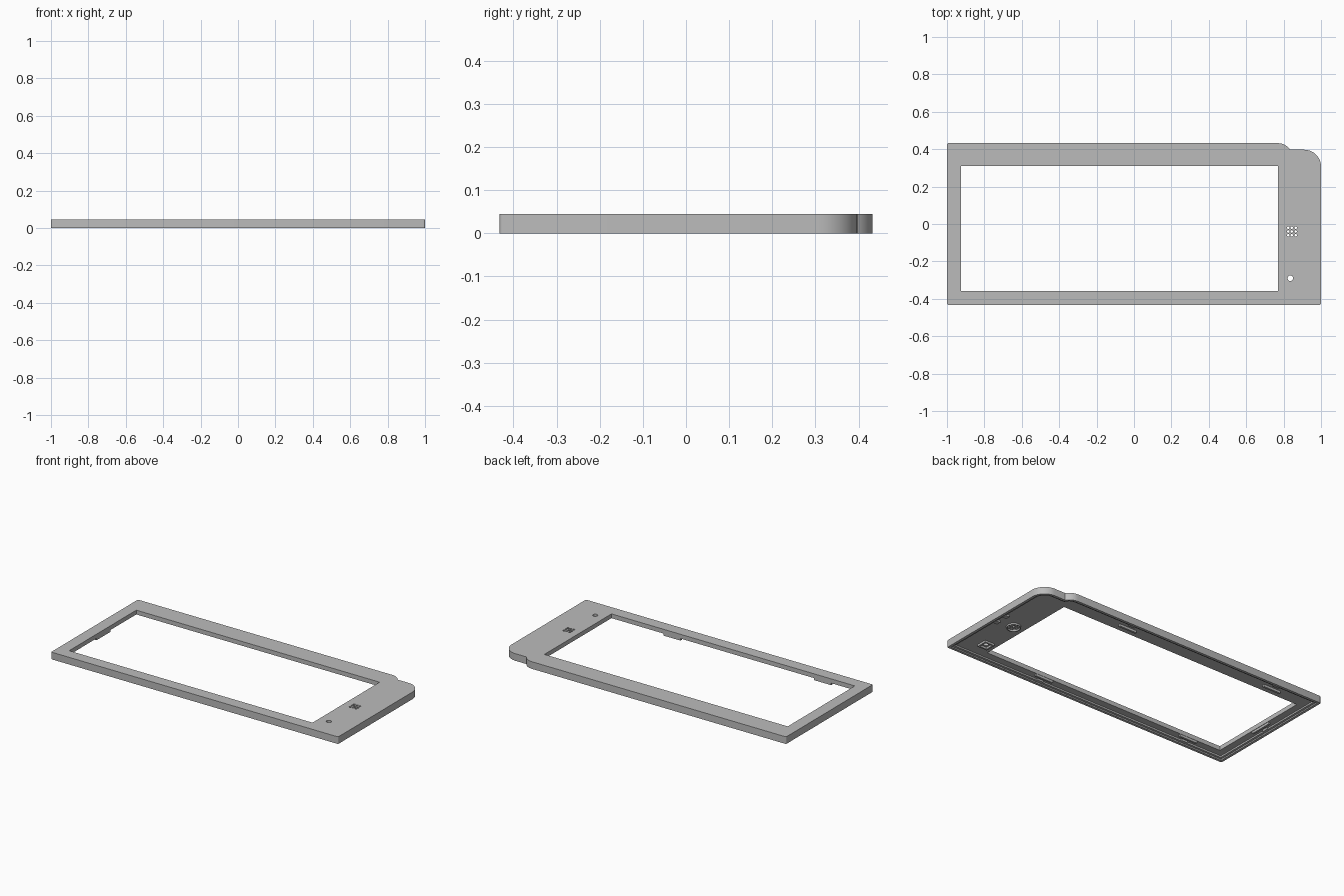
import bpy, bmesh
from math import sin, cos, asin, pi

if "Cube" in bpy.data.objects:
    bpy.data.objects.remove(bpy.data.objects["Cube"], do_unlink=True)

TOP = 0.045      # full height
UNDER = 0.018    # underside of the face plate

grey = bpy.data.materials.new("plain grey")
grey.use_nodes = True
grey.diffuse_color = (0.5, 0.5, 0.5, 1)
grey.node_tree.nodes["Principled BSDF"].inputs["Base Color"].default_value = (0.5, 0.5, 0.5, 1)


def prism(name, points, z0, z1):
    """Extrude a counter-clockwise outline from z0 to z1."""
    bm = bmesh.new()
    base = bm.faces.new([bm.verts.new((x, y, z0)) for x, y in points])
    out = bmesh.ops.extrude_face_region(bm, geom=[base])
    for v in out["geom"]:
        if isinstance(v, bmesh.types.BMVert):
            v.co.z = z1
    bmesh.ops.recalc_face_normals(bm, faces=bm.faces)
    mesh = bpy.data.meshes.new(name)
    bm.to_mesh(mesh)
    bm.free()
    mesh.materials.append(grey)
    obj = bpy.data.objects.new(name, mesh)
    bpy.context.collection.objects.link(obj)
    return obj


def arc(cx, cy, r, a0, a1, n):
    return [(cx + r * cos(a0 + (a1 - a0) * i / n), cy + r * sin(a0 + (a1 - a0) * i / n))
            for i in range(n + 1)]


def circle(cx, cy, r, n=24):
    return arc(cx, cy, r, 0, 2 * pi, n)[:-1]


def rect(x0, x1, y0, y1):
    return [(x0, y0), (x1, y0), (x1, y1), (x0, y1)]


def outline(d):
    """Case outline with the stepped rounded corner, inset by d."""
    c = max(0.008 - d, 0.001)
    x, y = 1 - d, 0.432 - d
    step = 0.397 - d
    r = 0.077 - d
    end = asin((step - 0.355) / r)
    pts = arc(-x + c, -y + c, c, pi, 1.5 * pi, 4)
    pts += arc(x - c, -y + c, c, -pi / 2, 0, 4)
    pts += arc(0.91, 0.307, 0.09 - d, 0, pi / 2, 16)
    pts += arc(0.77, 0.355, r, end, pi / 2, 10)
    pts += arc(-x + c, y - c, c, pi / 2, pi, 4)
    return pts


def cut(obj, cutter):
    mod = obj.modifiers.new("cut", "BOOLEAN")
    mod.operation = "DIFFERENCE"
    mod.solver = "EXACT"
    mod.object = cutter
    bpy.context.view_layer.objects.active = obj
    bpy.ops.object.modifier_apply(modifier=mod.name)
    bpy.data.objects.remove(cutter, do_unlink=True)


# Face frame: hollow underside with a stepped lip, then the screen window
frame = prism("face_frame", outline(0), 0, TOP)
cut(frame, prism("lip_cutter", outline(0.016), -0.02, 0.008))
cut(frame, prism("hollow_cutter", outline(0.03), -0.02, UNDER))
cut(frame, prism("window_cutter", rect(-0.926, 0.77, -0.358, 0.31), -0.1, 0.1))

# Speaker grille and small round opening
for i in range(3):
    for j in range(3):
        spot = circle(0.824 + 0.02 * i, -0.06 + 0.02 * j, 0.007, 12)
        cut(frame, prism("grille_cutter", spot, -0.1, 0.1))
cut(frame, prism("button_cutter", circle(0.836, -0.29, 0.015), -0.1, 0.1))

# Ring behind the grille
ring = prism("speaker_ring", circle(0.844, -0.04, 0.042, 32), 0.008, UNDER + 0.002)
cut(ring, prism("ring_cutter", circle(0.844, -0.04, 0.035, 32), -0.1, 0.1))

# Square socket behind the round opening
socket = prism("button_socket", rect(0.802, 0.87, -0.324, -0.256), 0.006, UNDER + 0.002)
cut(socket, prism("socket_cutter", rect(0.812, 0.86, -0.314, -0.266), -0.1, 0.1))

# Clip stops under the window edge with a small catch by the outer wall
for x in (0.35, -0.7):
    prism("front_clip_stop", rect(x - 0.06, x + 0.06, -0.372, -0.36), 0.004, UNDER + 0.002)
    prism("front_catch", rect(x - 0.02, x + 0.02, -0.406, -0.394), 0.006, UNDER + 0.002)
    prism("back_clip_stop", rect(x - 0.06, x + 0.06, 0.355, 0.367), 0.004, UNDER + 0.002)
    prism("back_catch", rect(x - 0.02, x + 0.02, 0.393, 0.405), 0.006, UNDER + 0.002)
prism("left_clip_stop", rect(-0.941, -0.929, -0.08, 0.06), 0.004, UNDER + 0.002)
prism("left_catch", rect(-0.974, -0.962, -0.03, 0.01), 0.006, UNDER + 0.002)
for y in (-0.05, 0.03):
    prism("right_catch", rect(0.945, 0.972, y - 0.014, y + 0.014), 0.006, UNDER + 0.002)

# Smooth the rounded walls, keep the edges crisp
for obj in (frame, ring):
    bpy.ops.object.select_all(action="DESELECT")
    obj.select_set(True)
    bpy.context.view_layer.objects.active = obj
    bpy.ops.object.shade_smooth_by_angle(angle=0.5)
